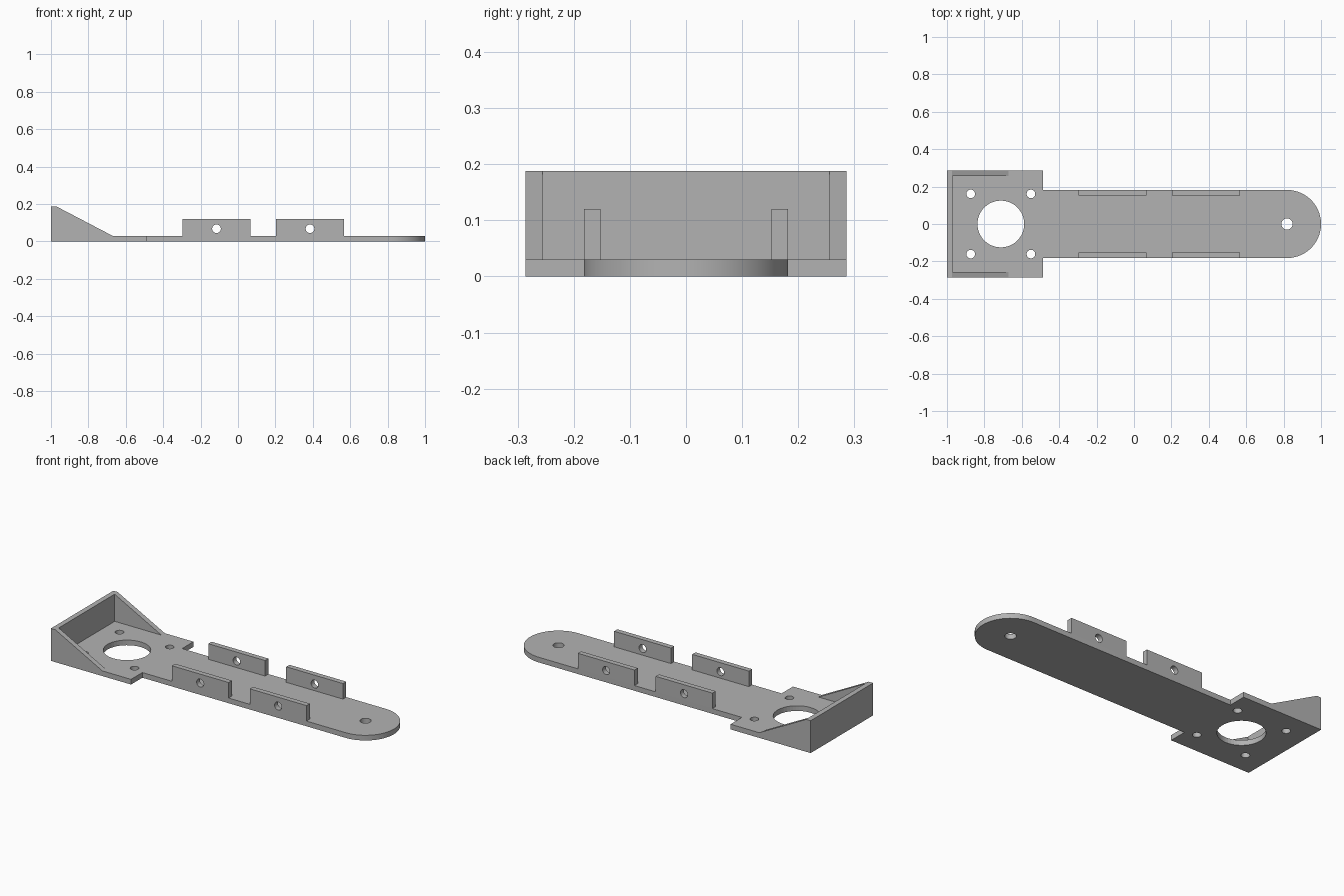
import bpy
import bmesh
from math import pi, sin, cos
from mathutils import Matrix, Vector

cube = bpy.data.objects.get("Cube")
if cube:
    bpy.data.objects.remove(cube, do_unlink=True)

grey = bpy.data.materials.new("plain grey")
grey.use_nodes = True
colour = (0.45, 0.45, 0.45, 1)
grey.diffuse_color = colour
grey.node_tree.nodes["Principled BSDF"].inputs["Base Color"].default_value = colour

T = 0.03          # sheet thickness
HEAD_Y = 0.286    # half width of the square mount
ARM_Y = 0.182     # half width of the arm
NECK_X = -0.486   # where the mount meets the arm
MOTOR_X = -0.712  # centre of the large opening


def make_object(name, bm):
    bmesh.ops.recalc_face_normals(bm, faces=bm.faces[:])
    mesh = bpy.data.meshes.new(name)
    bm.to_mesh(mesh)
    bm.free()
    mesh.materials.append(grey)
    obj = bpy.data.objects.new(name, mesh)
    bpy.context.collection.objects.link(obj)
    return obj


def extrude(name, points, direction):
    """Extrude a closed planar outline along a vector."""
    bm = bmesh.new()
    face = bm.faces.new([bm.verts.new(p) for p in points])
    new = bmesh.ops.extrude_face_region(bm, geom=[face])["geom"]
    verts = [v for v in new if isinstance(v, bmesh.types.BMVert)]
    bmesh.ops.translate(bm, verts=verts, vec=Vector(direction))
    return make_object(name, bm)


def box(name, x0, x1, y0, y1, z0, z1):
    outline = [(x0, y0, z0), (x1, y0, z0), (x1, y1, z0), (x0, y1, z0)]
    return extrude(name, outline, (0, 0, z1 - z0))


def drill(obj, holes, axis="Z"):
    """Cut round holes given as (centre, radius)."""
    bm = bmesh.new()
    turn = Matrix.Rotation(pi / 2, 4, "X") if axis == "Y" else Matrix()
    for centre, radius in holes:
        bmesh.ops.create_cone(bm, cap_ends=True, segments=48, radius1=radius,
                              radius2=radius, depth=0.2,
                              matrix=Matrix.Translation(centre) @ turn)
    cutter = make_object(obj.name + "_cutter", bm)
    cutter.hide_render = True
    cutter.hide_set(True)
    cut = obj.modifiers.new("holes", "BOOLEAN")
    cut.operation = "DIFFERENCE"
    cut.solver = "EXACT"
    cut.object = cutter


def smooth(obj):
    bpy.ops.object.select_all(action="DESELECT")
    obj.select_set(True)
    bpy.context.view_layer.objects.active = obj
    bpy.ops.object.shade_smooth_by_angle()


# Base plate: square mount, long arm and rounded tip
steps = 48
arc = [(1 - ARM_Y + ARM_Y * cos(a), ARM_Y * sin(a), 0)
       for a in (pi * i / steps - pi / 2 for i in range(steps + 1))]
outline = [(-1, -HEAD_Y, 0), (NECK_X, -HEAD_Y, 0), (NECK_X, -ARM_Y, 0), *arc,
           (NECK_X, ARM_Y, 0), (NECK_X, HEAD_Y, 0), (-1, HEAD_Y, 0)]
plate = extrude("base_plate", outline, (0, 0, T))

# Large opening, four screw holes and the tip hole
holes = [((MOTOR_X, 0, 0), 0.125), ((1 - ARM_Y, 0, 0), 0.03)]
holes += [((MOTOR_X + sx * 0.161, sy * 0.161, 0), 0.023)
          for sx in (-1, 1) for sy in (-1, 1)]
drill(plate, holes)
smooth(plate)

# End wall between two sloping gussets
TOP = 0.188
box("end_wall", -1, -1 + T, T - HEAD_Y, HEAD_Y - T, T, TOP)
for side, label in ((1, "left"), (-1, "right")):
    y = side * HEAD_Y
    profile = [(-1, y, T), (-0.67, y, T), (-0.972, y, TOP), (-1, y, TOP)]
    extrude(label + "_gusset", profile, (0, -side * T, 0))

    # Upright drilled tabs along the arm edges
    for x, place in ((-0.115, "inner"), (0.385, "outer")):
        y0, y1 = sorted((side * ARM_Y, side * (ARM_Y - T)))
        tab = box(f"{label}_{place}_tab", x - 0.182, x + 0.182, y0, y1, T, 0.12)
        drill(tab, [((x, side * (ARM_Y - T / 2), 0.068), 0.023)], "Y")
        smooth(tab)
